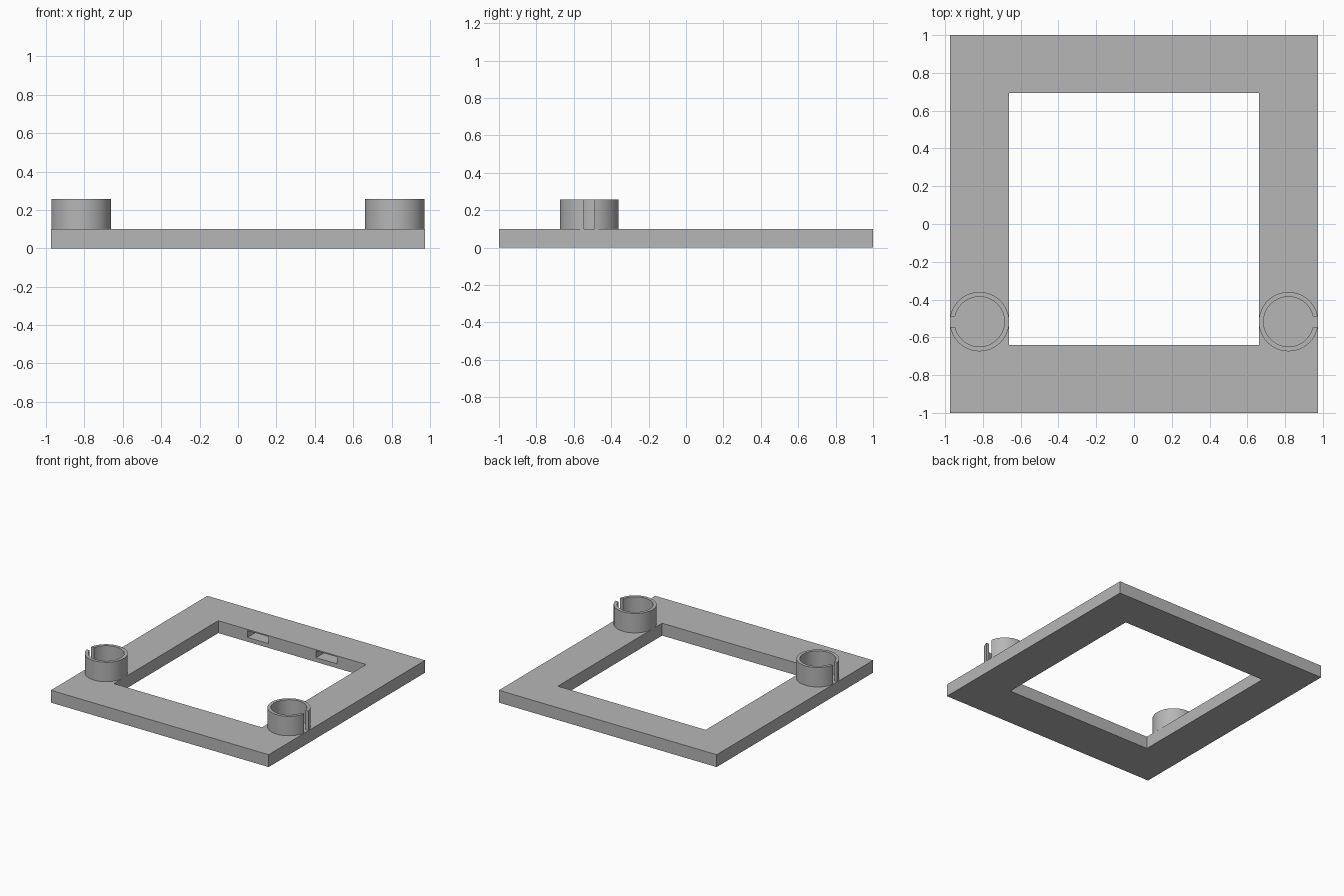
import bpy, bmesh
from math import asin, cos, sin, tau, radians
from mathutils import Vector

cube = bpy.data.objects.get("Cube")
if cube:
    bpy.data.objects.remove(cube, do_unlink=True)

GREY = (0.47, 0.47, 0.47, 1)
grey = bpy.data.materials.new("plain grey")
grey.use_nodes = True
grey.diffuse_color = GREY
grey.node_tree.nodes["Principled BSDF"].inputs["Base Color"].default_value = GREY


def add_object(name, bm):
    bmesh.ops.recalc_face_normals(bm, faces=bm.faces)
    mesh = bpy.data.meshes.new(name)
    bm.to_mesh(mesh)
    bm.free()
    mesh.materials.append(grey)
    obj = bpy.data.objects.new(name, mesh)
    bpy.context.collection.objects.link(obj)
    return obj


def box(name, low, high):
    low, high = Vector(low), Vector(high)
    bm = bmesh.new()
    bmesh.ops.create_cube(bm, size=1)
    bmesh.ops.scale(bm, vec=high - low, verts=bm.verts)
    bmesh.ops.translate(bm, vec=(low + high) / 2, verts=bm.verts)
    return add_object(name, bm)


def activate(obj):
    bpy.ops.object.select_all(action='DESELECT')
    obj.select_set(True)
    bpy.context.view_layer.objects.active = obj


def cut(target, cutter):
    cutter.hide_render = True
    mod = target.modifiers.new("cut", 'BOOLEAN')
    mod.operation = 'DIFFERENCE'
    mod.solver = 'EXACT'
    mod.object = cutter
    activate(target)
    bpy.ops.object.modifier_apply(modifier=mod.name)
    bpy.data.objects.remove(cutter, do_unlink=True)


# Rectangular frame with an open middle
TOP = 0.1
BACK_WALL = 0.693
frame = box("frame", (-0.975, -1, 0), (0.975, 1, TOP))
cut(frame, box("opening_cutter", (-0.662, -0.64, -0.1), (0.662, BACK_WALL, 0.2)))

# Two blind pockets in the back inner wall
for side in (-1, 1):
    x = side * 0.307
    cut(frame, box("pocket_cutter", (x - 0.093, BACK_WALL - 0.05, 0.035),
                   (x + 0.093, BACK_WALL + 0.1, 0.09)))


# Split ring holders, each with a parallel-sided gap facing outward
def split_ring(name, side, outer=0.157, inner=0.132, gap=0.028, steps=72):
    bm = bmesh.new()

    def arc(radius):
        start = asin(gap / radius)
        points = []
        for i in range(steps + 1):
            a = start + (tau - 2 * start) * i / steps
            points.append(bm.verts.new((side * (0.818 + radius * cos(a)),
                                        -0.517 + radius * sin(a), TOP)))
        return points

    out, inn = arc(outer), arc(inner)
    faces = [bm.faces.new((out[i], out[i + 1], inn[i + 1], inn[i]))
             for i in range(steps)]
    # Extrude the C-shaped section, keeping its base closed
    result = bmesh.ops.extrude_face_region(bm, geom=faces, use_keep_orig=True)
    raised = [v for v in result["geom"] if isinstance(v, bmesh.types.BMVert)]
    bmesh.ops.translate(bm, vec=(0, 0, 0.157), verts=raised)
    ring = add_object(name, bm)
    activate(ring)
    bpy.ops.object.shade_smooth_by_angle(angle=radians(30))


split_ring("left_ring_holder", 1)
split_ring("right_ring_holder", -1)
